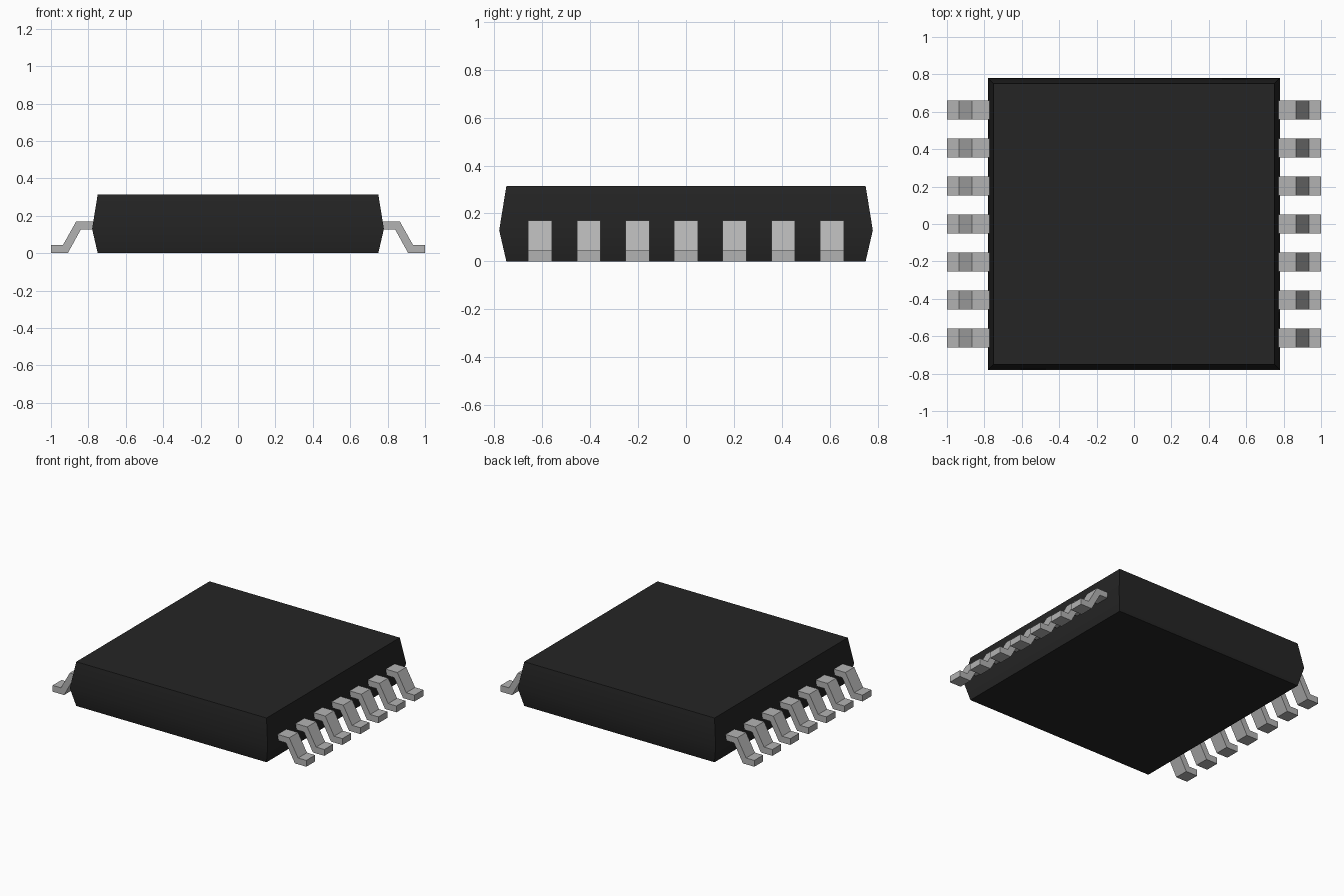
import bpy
import bmesh
import math

cube = bpy.data.objects.get("Cube")
if cube:
    bpy.data.objects.remove(cube, do_unlink=True)


def make_material(name, rgb, roughness):
    mat = bpy.data.materials.new(name)
    mat.use_nodes = True
    mat.diffuse_color = (*rgb, 1)
    bsdf = mat.node_tree.nodes["Principled BSDF"]
    bsdf.inputs["Base Color"].default_value = (*rgb, 1)
    bsdf.inputs["Roughness"].default_value = roughness
    return mat


def make_object(name, bm, mat):
    bmesh.ops.recalc_face_normals(bm, faces=bm.faces)
    mesh = bpy.data.meshes.new(name)
    bm.to_mesh(mesh)
    bm.free()
    mesh.materials.append(mat)
    obj = bpy.data.objects.new(name, mesh)
    bpy.context.collection.objects.link(obj)
    return obj


black = make_material("black plastic", (0.018, 0.018, 0.018), 0.6)
grey = make_material("grey metal", (0.45, 0.45, 0.45), 0.5)

# Package body: square sections, widest at the parting line
bm = bmesh.new()
rings = []
for half, z in ((0.75, 0), (0.78, 0.13), (0.75, 0.315)):
    rings.append([bm.verts.new((sx * half, sy * half, z))
                  for sx, sy in ((-1, -1), (1, -1), (1, 1), (-1, 1))])
for low, high in zip(rings, rings[1:]):
    for i in range(4):
        j = (i + 1) % 4
        bm.faces.new((low[i], low[j], high[j], high[i]))
bm.faces.new(rings[0])
bm.faces.new(rings[-1])
body = make_object("package_body", bm, black)
bpy.ops.object.select_all(action='DESELECT')
body.select_set(True)
bpy.context.view_layer.objects.active = body
bpy.ops.object.shade_smooth_by_angle(angle=math.radians(30))

# Gull-wing pins: bent strip profile extruded along y
PIN_WIDTH = 0.1
PIN_PITCH = 0.203
PIN_PROFILE = ((0.74, 0.127), (0.84, 0.127), (0.91, 0), (1, 0),
               (1, 0.045), (0.935, 0.045), (0.865, 0.17), (0.74, 0.17))


def make_pin(name, side, y):
    bm = bmesh.new()
    face = bm.faces.new([bm.verts.new((side * x, y - PIN_WIDTH / 2, z))
                         for x, z in PIN_PROFILE])
    extruded = bmesh.ops.extrude_face_region(bm, geom=[face])["geom"]
    verts = [v for v in extruded if isinstance(v, bmesh.types.BMVert)]
    bmesh.ops.translate(bm, verts=verts, vec=(0, PIN_WIDTH, 0))
    # Keep the starting profile as the closing cap if extrusion removed it
    bmesh.ops.holes_fill(bm, edges=[e for e in bm.edges if e.is_boundary])
    return make_object(name, bm, grey)


for side, label in ((1, "left"), (-1, "right")):
    for n in range(-3, 4):
        make_pin(f"{label}_pin_{n + 4}", side, n * PIN_PITCH)
